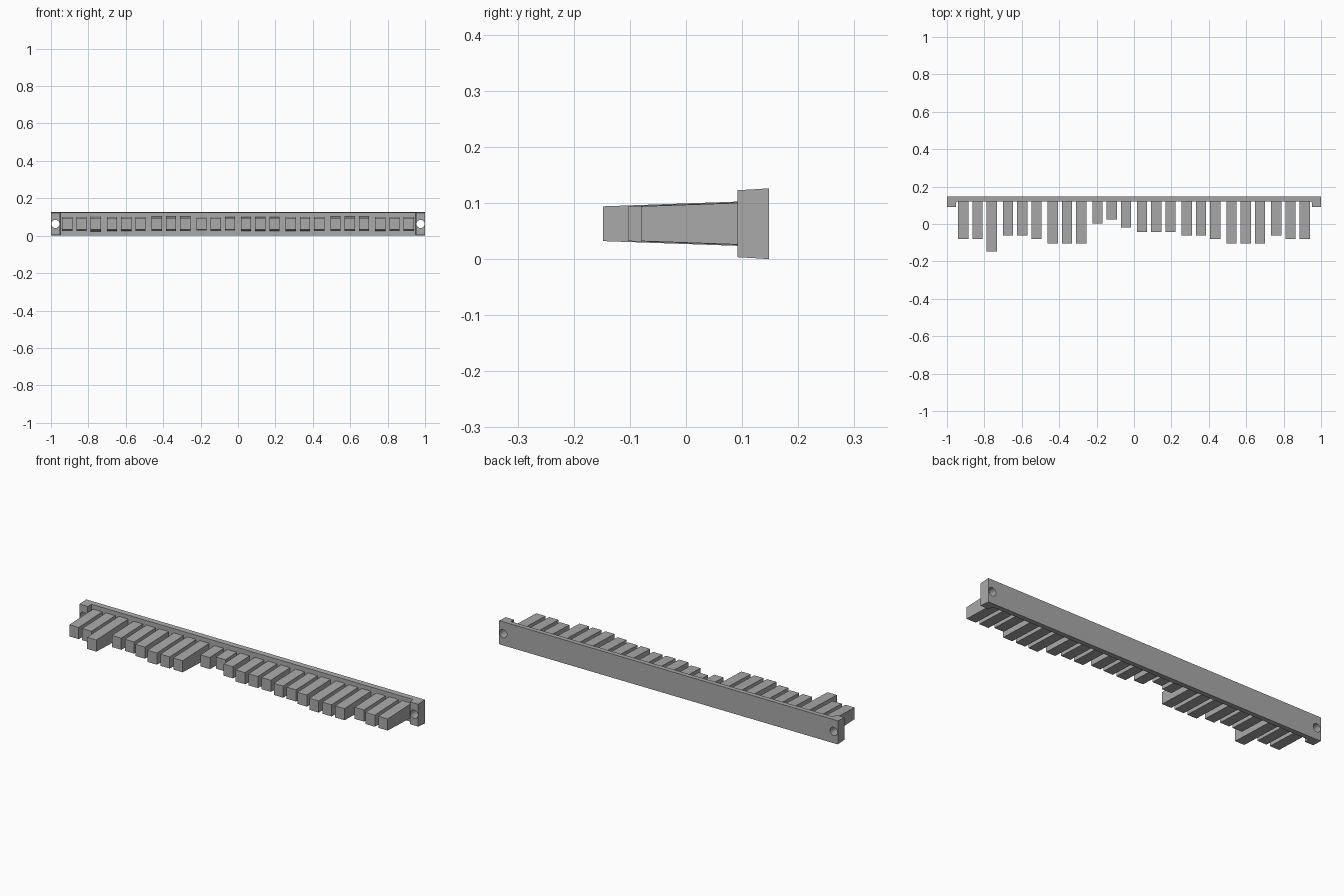
import bpy
import bmesh
import math

cube = bpy.data.objects.get("Cube")
if cube:
    bpy.data.objects.remove(cube, do_unlink=True)

grey = bpy.data.materials.new("grey_plastic")
grey.use_nodes = True
colour = (0.4, 0.4, 0.4, 1.0)
grey.diffuse_color = colour
grey.node_tree.nodes["Principled BSDF"].inputs["Base Color"].default_value = colour

MID = 0.063      # height of the centre line
DRAFT = 0.035    # slope of the moulded faces


def drafted_prism(name, outline, half_height):
    """Plan outline given top and bottom faces whose height depends on y."""
    bm = bmesh.new()
    low = [bm.verts.new((x, y, MID - half_height(y))) for x, y in outline]
    high = [bm.verts.new((x, y, MID + half_height(y))) for x, y in outline]
    bm.faces.new(low[::-1])
    bm.faces.new(high)
    n = len(outline)
    for i in range(n):
        j = (i + 1) % n
        bm.faces.new((low[i], low[j], high[j], high[i]))
    bmesh.ops.recalc_face_normals(bm, faces=bm.faces)
    mesh = bpy.data.meshes.new(name)
    bm.to_mesh(mesh)
    bm.free()
    mesh.materials.append(grey)
    obj = bpy.data.objects.new(name, mesh)
    bpy.context.collection.objects.link(obj)
    return obj


# Backing bar with a forward block at each end
BACK, FRONT, END = 0.148, 0.12, 0.092
bar = drafted_prism(
    "backing_bar",
    [(-1, BACK), (-1, END), (-0.952, END), (-0.95, FRONT),
     (0.95, FRONT), (0.952, END), (1, END), (1, BACK)],
    lambda y: MID - (BACK - y) * 0.06)

# Screw hole through each end block
for side in (-1, 1):
    bpy.ops.mesh.primitive_cylinder_add(
        vertices=16, radius=0.022, depth=0.2,
        location=(side * 0.976, FRONT, MID), rotation=(math.pi / 2, 0, 0))
    cutter = bpy.context.object
    cutter.name = "screw_hole_cutter"
    cutter.data.materials.append(grey)
    cut = bar.modifiers.new("screw_hole", "BOOLEAN")
    cut.operation = "DIFFERENCE"
    cut.solver = "EXACT"
    cut.object = cutter
    bpy.context.view_layer.objects.active = bar
    bpy.ops.object.modifier_apply(modifier=cut.name)
    bpy.data.objects.remove(cutter, do_unlink=True)

# Teeth: groups of three, each tooth with its own reach
GROUPS = [
    (-0.08, -0.08, -0.148), (-0.062, -0.062, -0.08),
    (-0.103, -0.103, -0.103), (0.002, 0.024, -0.02),
    (-0.042, -0.042, -0.042), (-0.062, -0.062, -0.08),
    (-0.103, -0.103, -0.103), (-0.062, -0.08, -0.08),
]
HALF = 0.0275
for g, tips in enumerate(GROUPS):
    for k, tip in enumerate(tips):
        x = (g - 3.5) * 0.239 + (k - 1) * 0.0762
        drafted_prism(
            f"tooth_{g * 3 + k + 1}",
            [(x - HALF, tip), (x + HALF, tip),
             (x + HALF, FRONT + 0.004), (x - HALF, FRONT + 0.004)],
            lambda y: 0.031 + (y - tip) * DRAFT)
